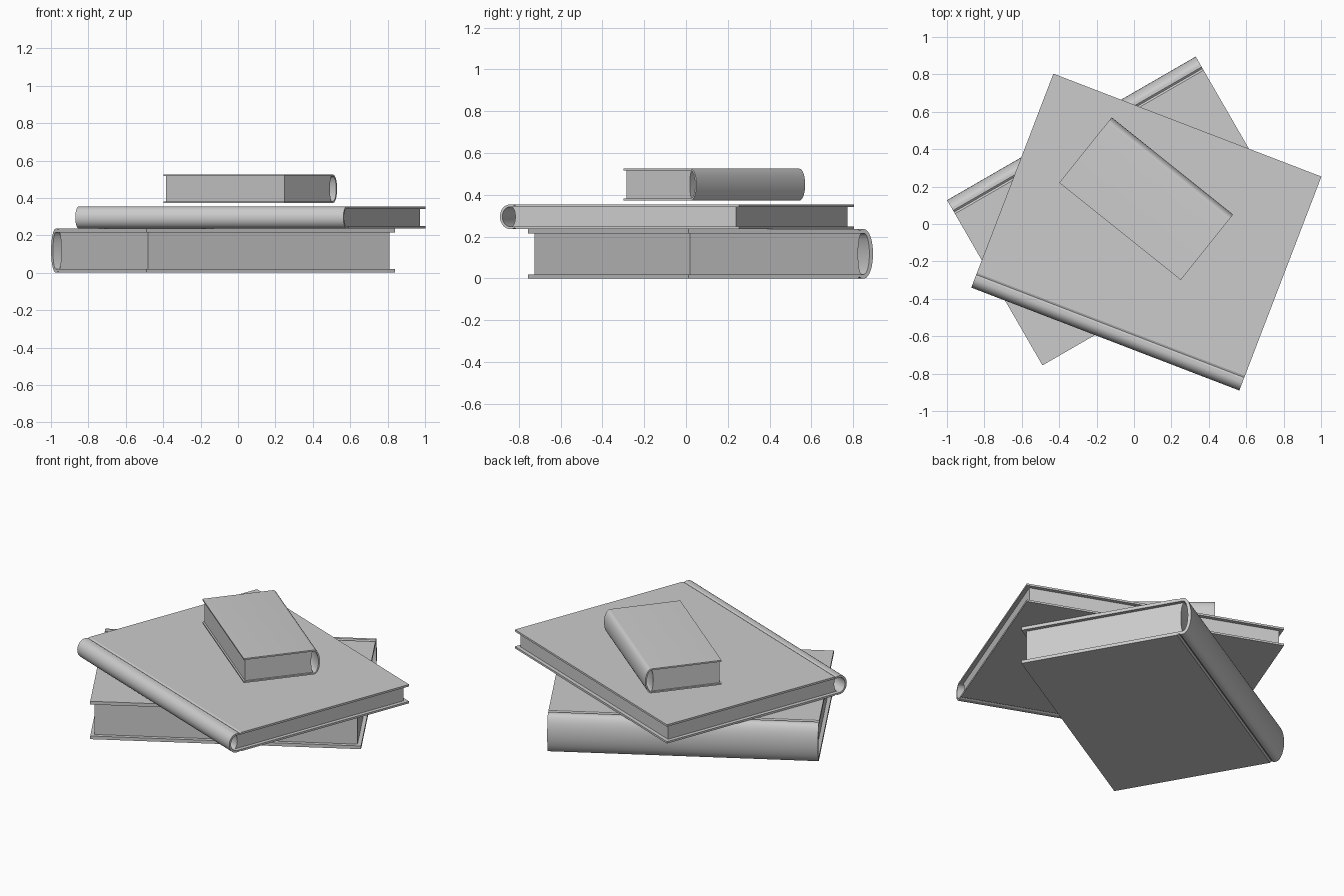
import bpy, bmesh, math
from mathutils import Vector

cube = bpy.data.objects.get("Cube")
if cube:
    bpy.data.objects.remove(cube, do_unlink=True)

grey = bpy.data.materials.new("plain grey")
grey.use_nodes = True
GREY = (0.6, 0.6, 0.6, 1)
grey.diffuse_color = GREY
grey.node_tree.nodes["Principled BSDF"].inputs["Base Color"].default_value = GREY


def arc(u, mid, depth, half, n=20):
    """Half ellipse from top to bottom, reaching u + depth in the middle."""
    angles = [math.pi * i / n for i in range(n + 1)]
    return [(u + depth * math.sin(a), mid + half * math.cos(a)) for a in angles]


def extrude_profile(name, profile, start, end, place):
    """Extrude a (depth, height) outline along the length of the book."""
    bm = bmesh.new()
    face = bm.faces.new([bm.verts.new((start, u, z)) for u, z in profile])
    ext = bmesh.ops.extrude_face_region(bm, geom=[face])
    moved = [v for v in ext["geom"] if isinstance(v, bmesh.types.BMVert)]
    bmesh.ops.translate(bm, verts=moved, vec=Vector((end - start, 0, 0)))
    bmesh.ops.recalc_face_normals(bm, faces=bm.faces)
    mesh = bpy.data.meshes.new(name)
    bm.to_mesh(mesh)
    bm.free()
    mesh.materials.append(grey)
    obj = bpy.data.objects.new(name, mesh)
    bpy.context.collection.objects.link(obj)
    x, y, z, angle = place
    obj.location = (x, y, z)
    obj.rotation_euler.z = math.radians(angle)
    bpy.ops.object.select_all(action="DESELECT")
    obj.select_set(True)
    bpy.context.view_layer.objects.active = obj
    bpy.ops.object.shade_smooth_by_angle(angle=math.radians(25))


def book(name, place, length, width, height, board, inset, spine, groove):
    mid = height / 2

    # Cover: two boards, hinge grooves and a hollow rounded spine
    def hinge(sign):
        if not groove:
            return []
        surface = mid + sign * mid
        return [(spine + groove * k, surface - sign * dip)
                for k, dip in ((2, 0), (1.4, board * 0.4), (0.8, 0))]

    outer = arc(spine, mid, -spine, mid)
    inner = arc(spine, mid, board - spine, mid - board)
    cover = [(width, height)] + hinge(1) + outer + hinge(-1)[::-1]
    cover += [(width, 0), (width, board)] + inner[::-1] + [(width, height - board)]
    extrude_profile(name + "_cover", cover, 0, length, place)

    # Page block: set back from the boards, with a hollowed back edge
    fore = width - inset
    pages = [(fore, height - board)] + arc(spine, mid, spine * 0.4, mid - board)
    pages += [(fore, board)]
    extrude_profile(name + "_pages", pages, inset, length - inset, place)


book("bottom_book", (0.33, 0.895, 0, 210), 1.535, 1.02, 0.236, 0.02, 0.022, 0.05, 0.017)
book("middle_book", (-0.87, -0.34, 0.237, -21), 1.535, 1.225, 0.117, 0.012, 0.023, 0.05, 0.017)
book("top_book", (0.53, 0.05, 0.373, 141.3), 0.832, 0.448, 0.152, 0.009, 0.01, 0.035, 0)
